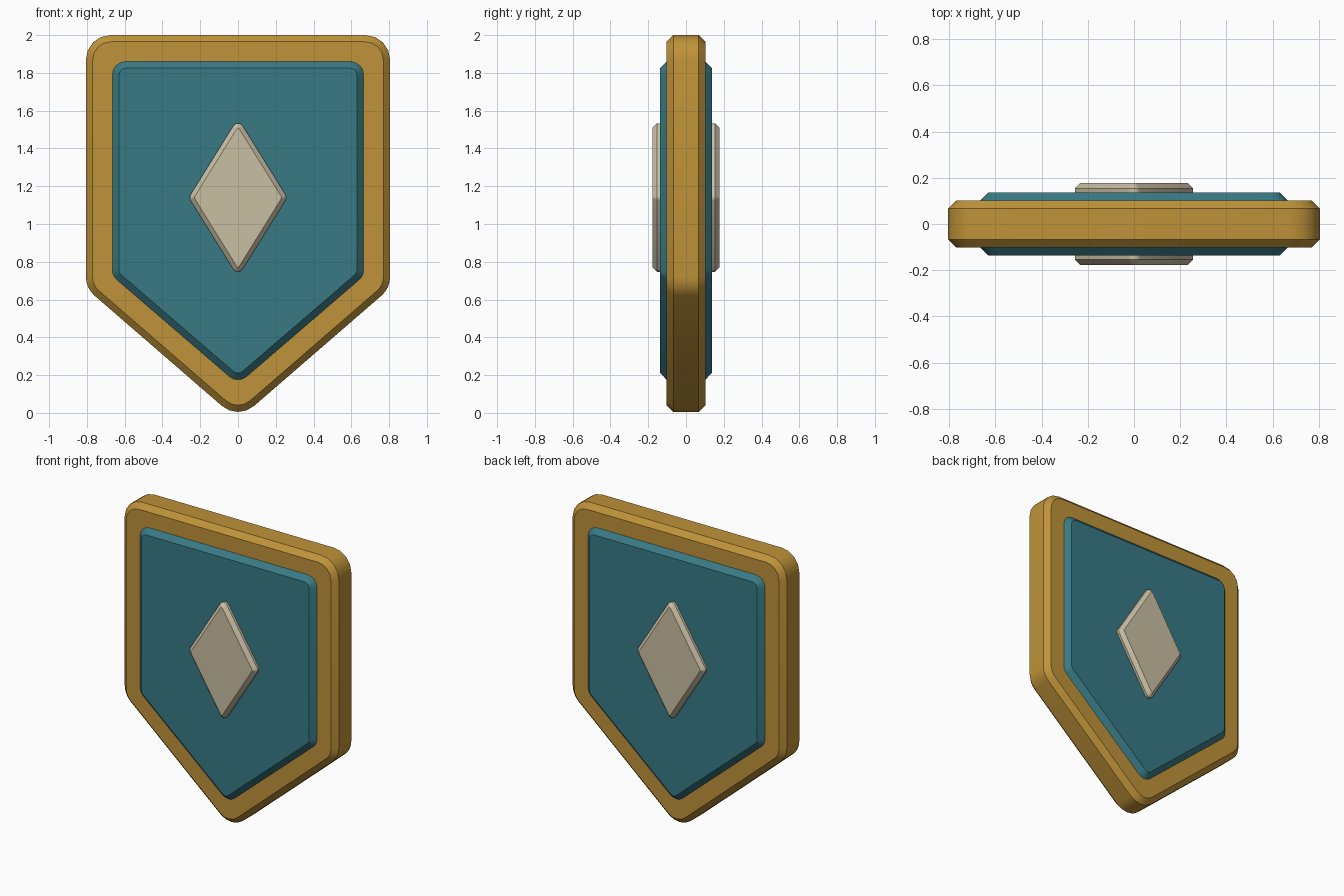
import bpy, bmesh, math
from mathutils import Vector

cube = bpy.data.objects.get("Cube")
if cube:
    bpy.data.objects.remove(cube, do_unlink=True)


def material(name, rgb):
    mat = bpy.data.materials.new(name)
    mat.use_nodes = True
    mat.diffuse_color = (*rgb, 1)
    mat.node_tree.nodes["Principled BSDF"].inputs["Base Color"].default_value = (*rgb, 1)
    return mat


def rounded(corners, radius, steps=4):
    """Replace every corner of an (x, z) outline by an arc."""
    points = []
    for i, corner in enumerate(corners):
        p = Vector(corner)
        a = (Vector(corners[i - 1]) - p).normalized()
        b = (Vector(corners[(i + 1) % len(corners)]) - p).normalized()
        half = a.angle(b) / 2
        inward = (a + b).normalized()
        centre = p + inward * radius / math.sin(half)
        # Sweep from the first tangent point to the second
        first = (a / math.tan(half) - inward / math.sin(half)).normalized()
        last = (b / math.tan(half) - inward / math.sin(half)).normalized()
        for k in range(steps + 1):
            t = k / steps
            sweep = math.pi - 2 * half
            spoke = first * math.sin((1 - t) * sweep) + last * math.sin(t * sweep)
            points.append(centre + spoke.normalized() * radius)
    return points


def plate(name, corners, radius, depth, chamfer, mat):
    """Solid plate, centred on y = 0, with chamfered front and back rims."""
    bm = bmesh.new()
    outline = rounded(corners, radius)
    front = bm.faces.new([bm.verts.new((p.x, -depth, p.y)) for p in outline])
    back = bmesh.ops.extrude_face_region(bm, geom=[front], use_keep_orig=True)
    moved = [v for v in back["geom"] if isinstance(v, bmesh.types.BMVert)]
    bmesh.ops.translate(bm, verts=moved, vec=(0, 2 * depth, 0))
    bmesh.ops.recalc_face_normals(bm, faces=bm.faces)
    rims = [e for e in bm.edges if abs(e.verts[0].co.y - e.verts[1].co.y) < depth]
    bmesh.ops.bevel(bm, geom=rims, offset=chamfer, segments=1, affect='EDGES')
    mesh = bpy.data.meshes.new(name)
    bm.to_mesh(mesh)
    bm.free()
    mesh.materials.append(mat)
    obj = bpy.data.objects.new(name, mesh)
    bpy.context.collection.objects.link(obj)
    bpy.ops.object.select_all(action='DESELECT')
    obj.select_set(True)
    bpy.context.view_layer.objects.active = obj
    bpy.ops.object.shade_smooth_by_angle(angle=math.radians(30))


def shield(width, top, shoulder, tip):
    return [(-width, top), (width, top), (width, shoulder), (0, tip), (-width, shoulder)]


gold = material("gold", (0.52, 0.29, 0.041))
teal = material("teal", (0.04, 0.195, 0.235))
ivory = material("ivory", (0.59, 0.52, 0.37))

# Thick border, raised panel and the diamond showing on both sides
plate("shield_border", shield(0.805, 2.0, 0.66, -0.037), 0.13, 0.102, 0.035, gold)
plate("shield_panel", shield(0.665, 1.86, 0.725, 0.153), 0.07, 0.137, 0.035, teal)
diamond = [(0, 1.56), (0.261, 1.14), (0, 0.72), (-0.261, 1.14)]
plate("diamond_emblem", diamond, 0.03, 0.178, 0.024, ivory)
